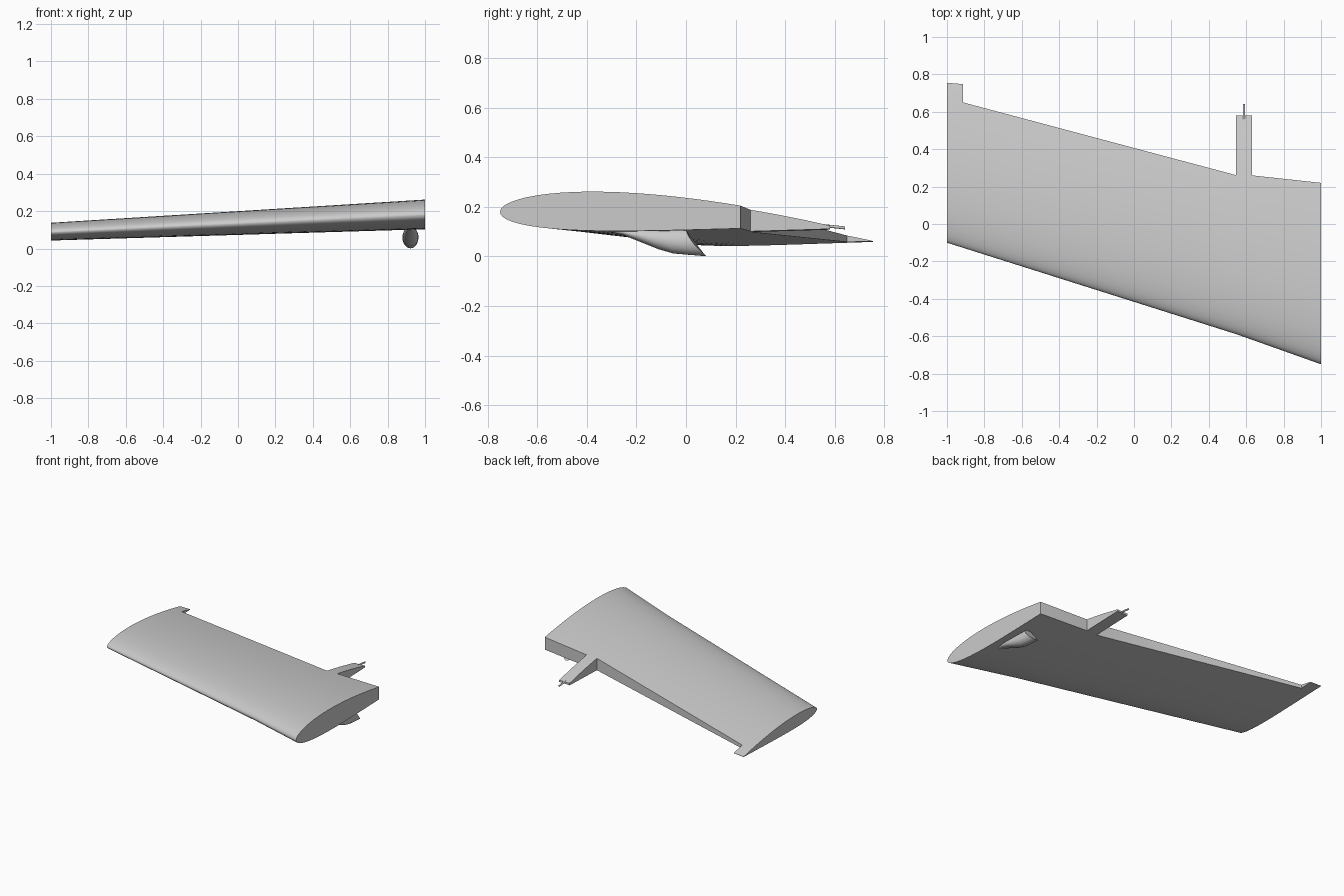
import bpy, bmesh, math

if "Cube" in bpy.data.objects:
    bpy.data.objects.remove(bpy.data.objects["Cube"])


def lerp(table, x):
    for (x0, v0), (x1, v1) in zip(table, table[1:]):
        if x <= x1:
            break
    return v0 + (v1 - v0) * (x - x0) / (x1 - x0)


LEAD = [(-1, -0.10), (0.55, -0.59), (1, -0.75)]        # leading edge y
TRAIL = [(-1, 0.755), (0.59, 0.62), (1, 0.60)]         # full trailing edge y
SPAR = [(-1, 0.673), (0.55, 0.26), (0.63, 0.26), (1, 0.22)]  # cut-off rear face y
LEAD_Z = [(-1, 0.087), (1, 0.18)]
TRAIL_Z = [(-1, 0.06), (1, 0.126)]
THICK = [(-1, 0.095), (1, 0.158)]


def section(x, y0, y1, n=24):
    """Closed airfoil slice at x between y0 and y1: over the top, back underneath."""
    le, te = lerp(LEAD, x), lerp(TRAIL, x)
    top, bottom = [], []
    for i in range(n + 1):
        y = y0 + (y1 - y0) * (1 - math.cos(math.pi / 2 * i / n))
        u = min(1, max(0, (y - le) / (te - le)))
        half = lerp(THICK, x) * 5 * (0.2969 * math.sqrt(u) - 0.126 * u - 0.3516 * u**2
                                     + 0.2843 * u**3 - 0.1015 * u**4)
        half = max(half, 0.0003)
        mid = lerp(LEAD_Z, x) * (1 - u) + lerp(TRAIL_Z, x) * u
        mid += lerp(THICK, x) * 0.56 * u * (1 - u)
        top.append((x, y, mid + half))
        bottom.append((x, y, mid - half))
    return top + bottom[::-1]


def loft(name, rings):
    bm = bmesh.new()
    rows = [[bm.verts.new(p) for p in r] for r in rings]
    n = len(rows[0])
    for a, b in zip(rows, rows[1:]):
        for i in range(n):
            j = (i + 1) % n
            bm.faces.new((a[i], a[j], b[j], b[i]))
    bm.faces.new(rows[0])
    bm.faces.new(rows[-1][::-1])
    bmesh.ops.recalc_face_normals(bm, faces=bm.faces)
    mesh = bpy.data.meshes.new(name)
    bm.to_mesh(mesh)
    bm.free()
    ob = bpy.data.objects.new(name, mesh)
    bpy.context.collection.objects.link(ob)
    bpy.context.view_layer.objects.active = ob
    bpy.ops.object.select_all(action='DESELECT')
    ob.select_set(True)
    bpy.ops.object.shade_smooth_by_angle(angle=math.radians(35))
    return ob


# Main wing panel, cut off at the rear spar
loft("wing_panel", [section(x, lerp(LEAD, x), lerp(SPAR, x))
                    for x in (-1, -0.5, 0, 0.55, 0.63, 1)])

# Trailing-edge block at the outer end
loft("wing_tip_trailing_block", [section(x, lerp(SPAR, x), lerp(TRAIL, x), 6)
                                 for x in (-1, -0.915)])

# Rear boom between the flap bays
loft("rear_boom", [section(x, 0.26, 0.58, 10) for x in (0.545, 0.63)])

# Thin pipe sticking out of the boom
bpy.ops.mesh.primitive_cylinder_add(vertices=12, radius=0.006, depth=0.11,
                                    location=(0.588, 0.587, 0.121),
                                    rotation=(math.radians(84), 0, 0))
bpy.context.object.name = "drain_pipe"
bpy.ops.object.shade_smooth_by_angle(angle=math.radians(35))

# Belly fairing: leaning elliptical rings (y top, y bottom, bottom z, half width)
stations = [(-0.32, -0.31, 0.100, 0.008), (-0.26, -0.25, 0.085, 0.025),
            (-0.20, -0.18, 0.057, 0.036), (-0.14, -0.11, 0.029, 0.041),
            (-0.08, -0.05, 0.012, 0.043), (-0.04, 0.02, 0.006, 0.043),
            (0.00, 0.083, 0.001, 0.042)]
rings = []
for y_top, y_low, z_low, w in stations:
    ring = []
    for k in range(24):
        a = math.tau * k / 24
        s = (1 - math.cos(a)) / 2          # 0 at the top, 1 at the bottom
        ring.append((0.922 + w * math.sin(a), y_top + (y_low - y_top) * s**1.6,
                     0.112 + (z_low - 0.112) * s))
    rings.append(ring)
loft("belly_fairing", rings)
